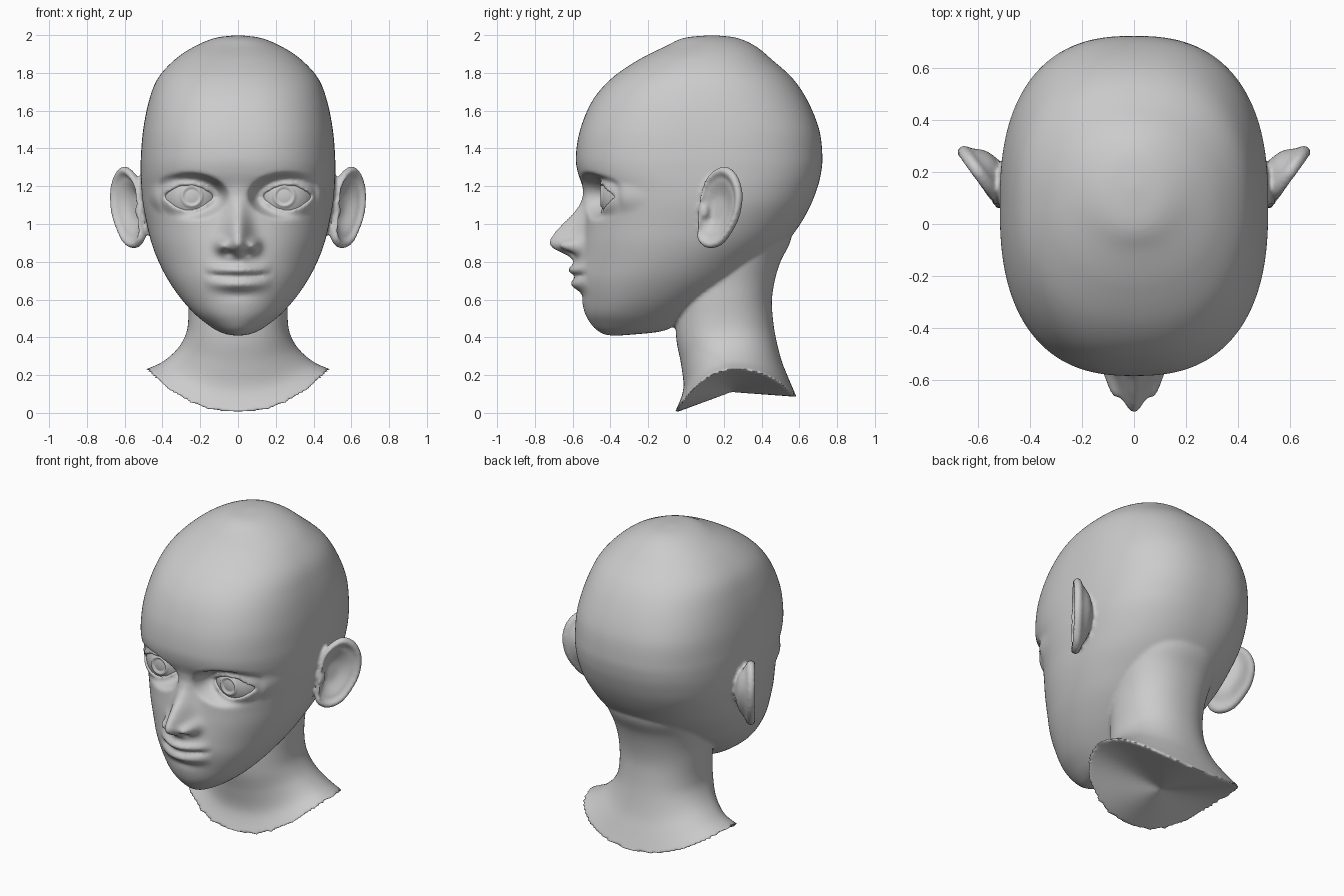
import bpy, bmesh
from math import sin, cos, pi, exp, sqrt
from mathutils import Vector, Matrix

if "Cube" in bpy.data.objects:
    bpy.data.objects.remove(bpy.data.objects["Cube"])


def catmull(rows, steps, closed=False):
    """Smoothly interpolate a list of tuples."""
    n, out = len(rows), []
    for i in range(n if closed else n - 1):
        if closed:
            p = [rows[(i + k) % n] for k in (-1, 0, 1, 2)]
        else:
            p = [rows[min(max(i + k, 0), n - 1)] for k in (-1, 0, 1, 2)]
        for s in range(steps):
            t = s / steps
            out.append(tuple(0.5 * (2 * b + (c - a) * t + (2 * a - 5 * b + 4 * c - d) * t * t
                                    + (3 * b - a - 3 * c + d) * t ** 3) for a, b, c, d in zip(*p)))
    if not closed:
        out.append(tuple(rows[-1]))
    return out


def loft(bm, rings, start, end):
    """Skin closed rings and close both ends with fans."""
    vr = [[bm.verts.new(p) for p in r] for r in rings]
    n = len(vr[0])
    for a, b in zip(vr, vr[1:]):
        for i in range(n):
            j = (i + 1) % n
            bm.faces.new((a[i], a[j], b[j], b[i]))
    for ring, tip in ((vr[0], start), (vr[-1], end)):
        c = bm.verts.new(tip)
        for i in range(n):
            bm.faces.new((ring[i], ring[(i + 1) % n], c))


def g(v, s):
    return exp(-(v / s) ** 2)


def lerp_table(table, z):
    for (z0, h0), (z1, h1) in zip(table, table[1:]):
        if z1 <= z <= z0:
            return h0 + (h1 - h0) * (z0 - z) / (z0 - z1)
    return 0.0


def spow(v, e):
    return (1 if v >= 0 else -1) * abs(v) ** e


EYE = Vector((0.245, -0.29, 1.147))
NOSE = [(1.25, 0), (1.2, .005), (1.15, .015), (1.1, .04), (1.05, .075), (1.0, .12), (.95, .158),
        (.91, .176), (.89, .172), (.87, .15), (.85, .105), (.83, .06), (.81, .03), (.78, .01), (.74, 0)]


def face(x, y, z):
    """Push the front of the head into nose, lips and eye openings."""
    a = abs(x)
    # nose ridge, wings and nostrils
    d = lerp_table(NOSE, z) * g(a, 0.05 + 0.018 * min(1, max(0, (1.1 - z) / 0.2)))
    d += 0.075 * g(a - 0.085, 0.032) * g(z - 0.885, 0.034)
    d -= 0.03 * g(a - 0.045, 0.02) * g(z - 0.845, 0.013)
    # mouth
    m = max(0.0, 1 - (a / 0.18) ** 2)
    zm = 0.722 + 0.012 * (a / 0.18) ** 2
    d += 0.03 * g(a, 0.13) * g(z - 0.74, 0.075)
    d += 0.028 * m * g(z - zm - 0.035, 0.022) + 0.03 * m * g(z - zm + 0.045, 0.028)
    d -= 0.022 * sqrt(m) * g(z - zm, 0.010)
    d -= 0.008 * g(a, 0.018) * g(z - 0.81, 0.03) + 0.01 * g(a, 0.1) * g(z - 0.625, 0.025)
    y -= d
    # eyelids wrap the eyeball, almond opening sinks behind it
    dx, dz = a - 0.262, z - EYE.z
    e = sqrt((dx / 0.125) ** 2 + (dz / 0.075) ** 2)
    if e < 1.75:
        t = min(1, max(0, (e - 1.1) / 0.65))
        w = 1 - t * t * (3 - 2 * t)
        rho2 = (a - EYE.x) ** 2 + dz * dz
        lid = EYE.y - sqrt(max(0.178 ** 2 - rho2, 0.004))
        half = (0.058 if dz > 0 else 0.07) * (1 - (dx / 0.133) ** 2)
        if abs(dz) < half:
            return lid + 0.05
        y += (lid - y) * w
    return y


bm = bmesh.new()

# skull and face: height, half width, front, back, squareness
skull = [(2.0, 0, .14, .14, 2), (1.985, .12, -.01, .27, 2), (1.94, .23, -.11, .37, 2.1),
         (1.87, .335, -.25, .455, 2.2), (1.77, .425, -.395, .565, 2.3), (1.65, .472, -.497, .645, 2.4),
         (1.5, .502, -.56, .705, 2.5), (1.36, .514, -.583, .722, 2.5), (1.27, .515, -.572, .715, 2.5),
         (1.19, .512, -.54, .695, 2.45), (1.1, .503, -.525, .66, 2.4), (1.0, .483, -.535, .605, 2.3),
         (.9, .458, -.55, .53, 2.2), (.8, .42, -.562, .43, 2.1), (.7, .368, -.565, .31, 2.1),
         (.6, .298, -.552, .16, 2.1), (.52, .225, -.532, .03, 2.1), (.46, .15, -.495, -.06, 2),
         (.43, .1, -.46, -.14, 2), (.415, .055, -.43, -.28, 2), (.408, 0, -.38, -.38, 2)]
rings = []
for z, w, yf, yb, n in catmull(skull, 11)[1:-1]:
    mid, hl, ring = (yf + yb) / 2, (yb - yf) / 2, []
    for i in range(400):
        t = 2 * pi * i / 400
        x, y = w * spow(sin(t), 2 / n), mid - hl * spow(cos(t), 2 / n)
        ring.append((x, face(x, y, z) if y < mid and 0.5 < z < 1.35 else y, z))
    rings.append(ring)
loft(bm, rings, (0, .14, 2.0), (0, -.38, .408))

# neck: half width, front, back, then height at front, side and back
neck = [(.30, .0, .57, 1.0, 1.0, 1.0), (.30, .0, .55, .9, .9, .9), (.285, -.02, .50, .8, .8, .8),
        (.27, -.04, .47, .7, .7, .7), (.265, -.05, .455, .6, .6, .6), (.263, -.055, .46, .5, .5, .5),
        (.275, -.05, .475, .38, .42, .40), (.32, -.025, .505, .25, .34, .28),
        (.40, -.015, .54, .12, .27, .19), (.49, -.06, .585, 0, .23, .085)]
rings = []
for w, yf, yb, zf, zs, zb in catmull(neck, 6):
    mid, hl, ring = (yf + yb) / 2, (yb - yf) / 2, []
    for i in range(96):
        t = 2 * pi * i / 96
        c, s = cos(t), sin(t)
        ring.append((w * spow(s, 0.9), mid - hl * spow(c, 0.9),
                     zs * s * s + (zf if c > 0 else zb) * c * c))
    rings.append(ring)
loft(bm, rings, (0, .28, 1.0), (0, .24, .11))

# ears: outline seen from the side, rings as (scale, depth) from bowl over rim to back
outline = catmull([(.20, 1.305), (.265, 1.265), (.297, 1.17), (.287, 1.06), (.25, .97), (.19, .89),
                   (.12, .872), (.07, .92), (.075, 1.02), (.085, 1.13), (.12, 1.245)], 6, True)
shell = catmull([(.05, -.03), (.3, -.028), (.5, -.012), (.66, .004), (.76, .008), (.86, .028), (.95, .026),
                 (1.0, .005), (.95, -.016), (.78, -.032), (.5, -.07), (.05, -.09)], 3)


def ear_point(sx, y, z, dep):
    return (sx * (.5 + (y - .07) * .72 + .81 * dep), y - .58 * dep, z)


for sx in (1, -1):
    rings = []
    for r, dep in shell:
        k = (1 - r) * (1 if dep > -.031 else 0)
        cy, cz = .18 - .03 * k, 1.10 - .02 * k
        rings.append([ear_point(sx, cy + (y - .18) * r, cz + (z - 1.10) * r, dep) for y, z in outline])
    loft(bm, rings, ear_point(sx, .15, 1.08, -.03), ear_point(sx, .18, 1.10, -.09))
    # small flap in front of the ear canal
    bmesh.ops.create_uvsphere(bm, u_segments=16, v_segments=10, radius=1,
                              matrix=Matrix.Translation((sx * .52, .095, 1.07))
                              @ Matrix.Diagonal((.025, .03, .045, 1)))

bmesh.ops.recalc_face_normals(bm, faces=bm.faces)
mesh = bpy.data.meshes.new("head")
bm.to_mesh(mesh)
bm.free()
head = bpy.data.objects.new("head", mesh)
bpy.context.collection.objects.link(head)
mesh.shade_smooth()

# fuse head, neck and ears into one skin
rm = head.modifiers.new("fuse", 'REMESH')
rm.mode = 'VOXEL'
rm.voxel_size = 0.011
rm.use_smooth_shade = True
sm = head.modifiers.new("soften", 'SMOOTH')
sm.factor = 0.5
sm.iterations = 3

# eyeballs with a raised iris ring and a sunken pupil
for name, sx in (("eye_right", 1), ("eye_left", -1)):
    bm = bmesh.new()
    bmesh.ops.create_uvsphere(bm, u_segments=48, v_segments=64, radius=0.165,
                              matrix=Matrix.Rotation(pi / 2, 4, 'X'))
    for v in bm.verts:
        r = sqrt(v.co.x ** 2 + v.co.z ** 2)
        if v.co.y < 0 and r < 0.062:
            v.co.y += 0.008 if r < 0.042 else -0.006
    me = bpy.data.meshes.new(name)
    bm.to_mesh(me)
    bm.free()
    me.shade_smooth()
    ob = bpy.data.objects.new(name, me)
    ob.location = (sx * EYE.x, EYE.y, EYE.z)
    bpy.context.collection.objects.link(ob)
